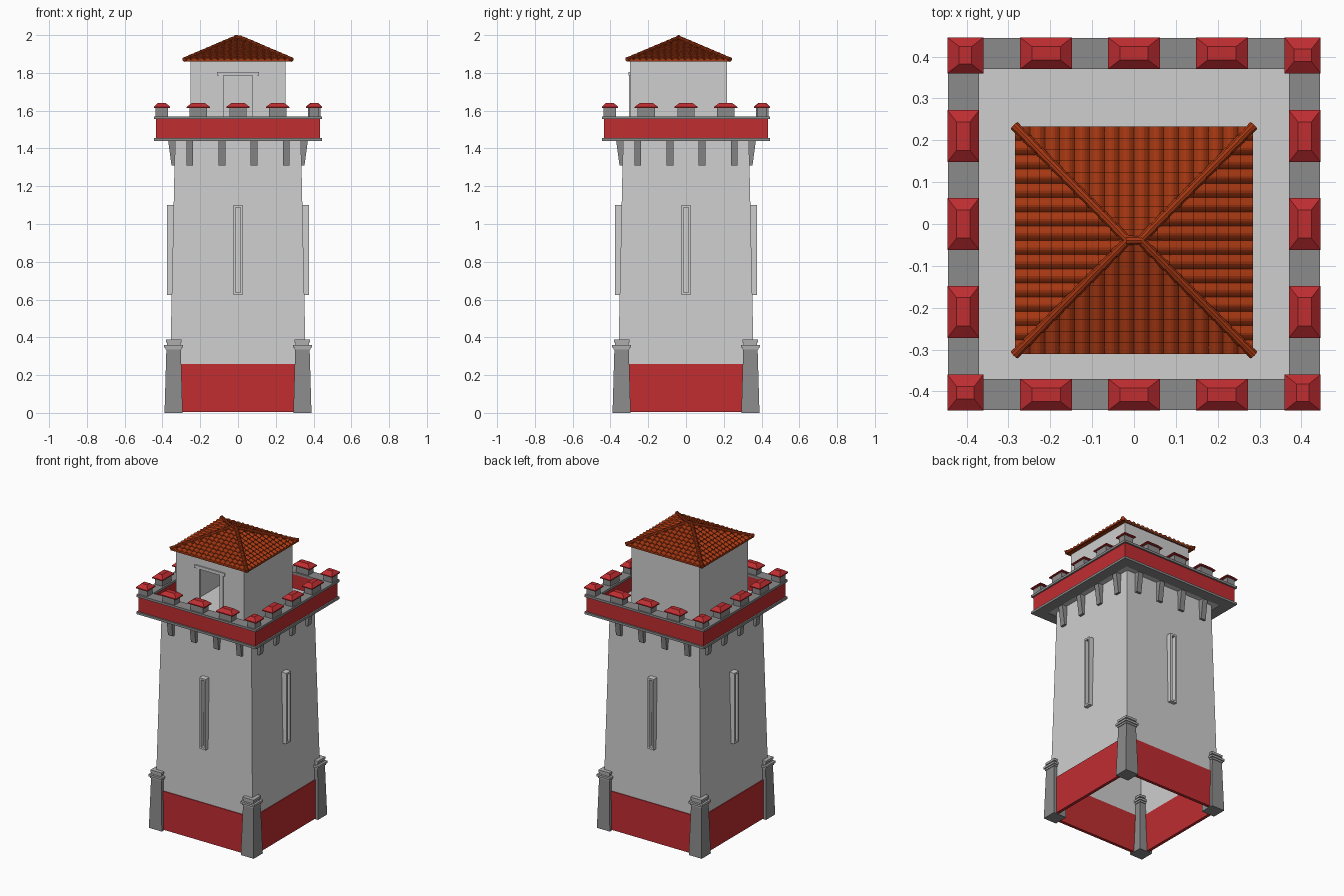
import bpy, bmesh, math
from mathutils import Matrix, Vector

if "Cube" in bpy.data.objects:
    bpy.data.objects.remove(bpy.data.objects["Cube"], do_unlink=True)


def material(name, rgb):
    m = bpy.data.materials.new(name)
    m.use_nodes = True
    m.diffuse_color = (*rgb, 1)
    m.node_tree.nodes["Principled BSDF"].inputs["Base Color"].default_value = (*rgb, 1)
    return m


PLASTER = material("light plaster", (0.62, 0.62, 0.62))
STONE = material("dark stone", (0.26, 0.26, 0.26))
TRIM = material("mid grey stone", (0.42, 0.42, 0.42))
RED = material("red paint", (0.52, 0.026, 0.03))
TILE = material("terracotta tile", (0.37, 0.038, 0.006))


def finish(bm, name, mat, recalc=True):
    if recalc:
        bmesh.ops.recalc_face_normals(bm, faces=bm.faces)
    me = bpy.data.meshes.new(name)
    bm.to_mesh(me)
    bm.free()
    me.materials.append(mat)
    ob = bpy.data.objects.new(name, me)
    bpy.context.collection.objects.link(ob)
    return ob


def block(bm, lo, hi, rot=None):
    """Box or frustum between two rectangles (x0, x1, y0, y1, z)."""
    rows = []
    for x0, x1, y0, y1, z in (lo, hi):
        pts = [Vector(p) for p in ((x0, y0, z), (x1, y0, z), (x1, y1, z), (x0, y1, z))]
        rows.append([bm.verts.new(rot @ p if rot else p) for p in pts])
    a, b = rows
    bm.faces.new(a[::-1])
    bm.faces.new(b)
    for i in range(4):
        j = (i + 1) % 4
        bm.faces.new((a[i], a[j], b[j], b[i]))


def box(bm, x0, x1, y0, y1, z0, z1, rot=None):
    block(bm, (x0, x1, y0, y1, z0), (x0, x1, y0, y1, z1), rot)


def pad(cx, cy, hx, hy, z):
    return (cx - hx, cx + hx, cy - hy, cy + hy, z)


def square_ring(name, mat, z0, z1, out0, out1, thick):
    """Hollow square wall, open at top and bottom, with real thickness."""
    bm = bmesh.new()
    loops = []
    for h, z in ((out0, z0), (out1, z1), (out1 - thick, z1), (out0 - thick, z0)):
        loops.append([bm.verts.new((sx * h, sy * h, z))
                      for sx, sy in ((-1, -1), (1, -1), (1, 1), (-1, 1))])
    for k in range(4):
        a, b = loops[k], loops[(k + 1) % 4]
        for i in range(4):
            j = (i + 1) % 4
            bm.faces.new((a[i], a[j], b[j], b[i]))
    return finish(bm, name, mat)


SIDES = [("front", 0), ("left", 90), ("back", 180), ("right", 270)]
TURN = {n: Matrix.Rotation(math.radians(a), 3, "Z") for n, a in SIDES}

# Tower shell, painted base and parapet
square_ring("tower_wall", PLASTER, 0.25, 1.45, 0.359, 0.333, 0.012)
square_ring("base_band", RED, 0.005, 0.26, 0.37, 0.364, 0.02)
square_ring("parapet_lower_band", STONE, 1.44, 1.455, 0.444, 0.444, 0.074)
square_ring("parapet_wall", RED, 1.455, 1.555, 0.434, 0.434, 0.058)
square_ring("parapet_upper_band", STONE, 1.555, 1.57, 0.444, 0.444, 0.074)
bm = bmesh.new()
box(bm, -0.374, 0.374, -0.374, 0.374, 1.443, 1.46)
finish(bm, "roof_terrace", PLASTER)

# Corner pillars with stepped caps
for name, sx, sy in (("front_right", -1, -1), ("front_left", 1, -1),
                     ("back_left", 1, 1), ("back_right", -1, 1)):
    cx, cy = 0.341 * sx, 0.341 * sy
    bm = bmesh.new()
    block(bm, pad(cx, cy, 0.048, 0.048, 0), pad(cx, cy, 0.038, 0.038, 0.345))
    finish(bm, name + "_pillar", STONE)
    bm = bmesh.new()
    for h, z0, z1 in ((0.043, 0.335, 0.346), (0.05, 0.346, 0.36),
                      (0.036, 0.36, 0.373), (0.041, 0.373, 0.388)):
        block(bm, pad(cx, cy, h, h, z0), pad(cx, cy, h, h, z1))
    finish(bm, name + "_pillar_cap", TRIM)

# Per-side slit windows, corbels and merlons
for side, _ in SIDES:
    rot = TURN[side]
    bm = bmesh.new()
    for x0, x1, z0, z1 in ((-0.024, -0.012, 0.625, 1.1), (0.012, 0.024, 0.625, 1.1),
                           (-0.012, 0.012, 0.625, 0.637), (-0.012, 0.012, 1.088, 1.1)):
        box(bm, x0, x1, -0.376, -0.335, z0, z1, rot)
    finish(bm, side + "_slit_window_frame", PLASTER)

    bm = bmesh.new()
    for k in range(4):
        x = (k - 1.5) * 0.17
        block(bm, (x - 0.018, x + 0.018, -0.352, -0.33, 1.31),
              (x - 0.018, x + 0.018, -0.37, -0.325, 1.442), rot)
    finish(bm, side + "_corbels", STONE)

    merlons, caps = bmesh.new(), bmesh.new()
    for x, w, d, y in ((-0.21, 0.062, 0.038, -0.408), (0, 0.062, 0.038, -0.408),
                       (0.21, 0.062, 0.038, -0.408), (0.403, 0.043, 0.043, -0.403)):
        block(merlons, pad(x, y, w - 0.016, d - 0.01, 1.568),
              pad(x, y, w - 0.016, d - 0.01, 1.615), rot)
        block(caps, pad(x, y, w, d, 1.613), pad(x, y, w, d, 1.62), rot)
        block(caps, pad(x, y, w, d, 1.62), pad(x, y, w - 0.028, d - 0.022, 1.641), rot)
    finish(merlons, side + "_merlons", STONE)
    finish(caps, side + "_merlon_caps", RED)

# Guard house: hollow walls with an open doorway in the front
X, Y0, Y1, TOP, T = 0.252, -0.296, 0.217, 1.872, 0.012
bm = bmesh.new()
box(bm, -X, -X + T, Y0, Y1, 1.455, TOP)
box(bm, X - T, X, Y0, Y1, 1.455, TOP)
box(bm, -X + T, X - T, Y1 - T, Y1, 1.455, TOP)
box(bm, -X + T, -0.078, Y0, Y0 + T, 1.455, TOP)
box(bm, 0.078, X - T, Y0, Y0 + T, 1.455, TOP)
box(bm, -0.078, 0.078, Y0, Y0 + T, 1.785, TOP)
finish(bm, "guard_house_walls", PLASTER)
bm = bmesh.new()
for s in (-1, 1):
    xs = sorted((s * 0.076, s * 0.1))
    box(bm, *xs, -0.302, Y0 + T, 1.455, 1.785)
box(bm, -0.112, 0.112, -0.304, Y0 + T, 1.785, 1.806)
finish(bm, "door_frame", PLASTER)

# Hipped roof: underside deck plus four sheets of rolled tiles
CY, HX, HY, EAVE, PEAK = -0.039, 0.284, 0.272, 1.863, 1.978
RIDGE = 0.015
bm = bmesh.new()
block(bm, pad(0, CY, HX - 0.004, HY - 0.004, EAVE - 0.003),
      pad(0, CY, RIDGE, 0.002, PEAK - 0.003))
finish(bm, "roof_deck", TILE)

ROLLS, SAMPLES, ROWS = 16, 6, 10


def tile_sheet(name, angle, half, run, flat):
    """half: eave half width, run: plan depth, flat: ridge half width."""
    rot = Matrix.Rotation(math.radians(angle), 3, "Z")
    bm = bmesh.new()
    rows = [(0, -1)]
    for r in range(ROWS):
        rows += [(r / ROWS, 1), ((r + 1) / ROWS, 0)]
    cols = []
    n = ROLLS * SAMPLES
    for i in range(n + 1):
        s = half * (2 * i / n - 1)
        limit = min(1, (half - abs(s)) / (half - flat))
        roll = 0.011 * abs(math.sin(math.pi * i / SAMPLES))
        col = []
        for t, lift in rows:
            t = min(t, limit)
            z = EAVE + (PEAK - EAVE) * t
            z += -0.003 if lift < 0 else roll + 0.005 * lift
            col.append((t, bm.verts.new(rot @ Vector((s, -run * (1 - t), z)) + Vector((0, CY, 0)))))
        cols.append(col)
    for a, b in zip(cols, cols[1:]):
        for j in range(len(rows) - 1):
            if rows[j][0] < max(a[-1][0], b[-1][0]):
                bm.faces.new((a[j][1], b[j][1], b[j + 1][1], a[j + 1][1]))
    bmesh.ops.remove_doubles(bm, verts=bm.verts, dist=0.00005)
    finish(bm, name, TILE, recalc=False)


tile_sheet("roof_tiles_front", 0, HX, HY, RIDGE)
tile_sheet("roof_tiles_left", 90, HY, HX, 0)
tile_sheet("roof_tiles_back", 180, HX, HY, RIDGE)
tile_sheet("roof_tiles_right", 270, HY, HX, 0)


# Overlapping round tiles along the hips and the short ridge
def tile_run(name, a, b, count):
    a, b = Vector(a), Vector(b)
    step = (b - a) / count
    quat = step.to_track_quat("Z", "Y").to_matrix().to_4x4()
    bm = bmesh.new()
    for k in range(count):
        mat = Matrix.Translation(a + step * (k + 0.5)) @ quat
        bmesh.ops.create_cone(bm, cap_ends=True, segments=10, radius1=0.0125,
                              radius2=0.010, depth=step.length * 1.08, matrix=mat)
    finish(bm, name, TILE)


for name, sx, sy in (("front_right", -1, -1), ("front_left", 1, -1),
                     ("back_left", 1, 1), ("back_right", -1, 1)):
    tile_run(name + "_hip_tiles", (sx * HX, CY + sy * HY, EAVE + 0.008),
             (sx * RIDGE, CY, PEAK + 0.008), 9)
tile_run("ridge_tile", (-0.018, CY, PEAK + 0.01), (0.018, CY, PEAK + 0.01), 1)
